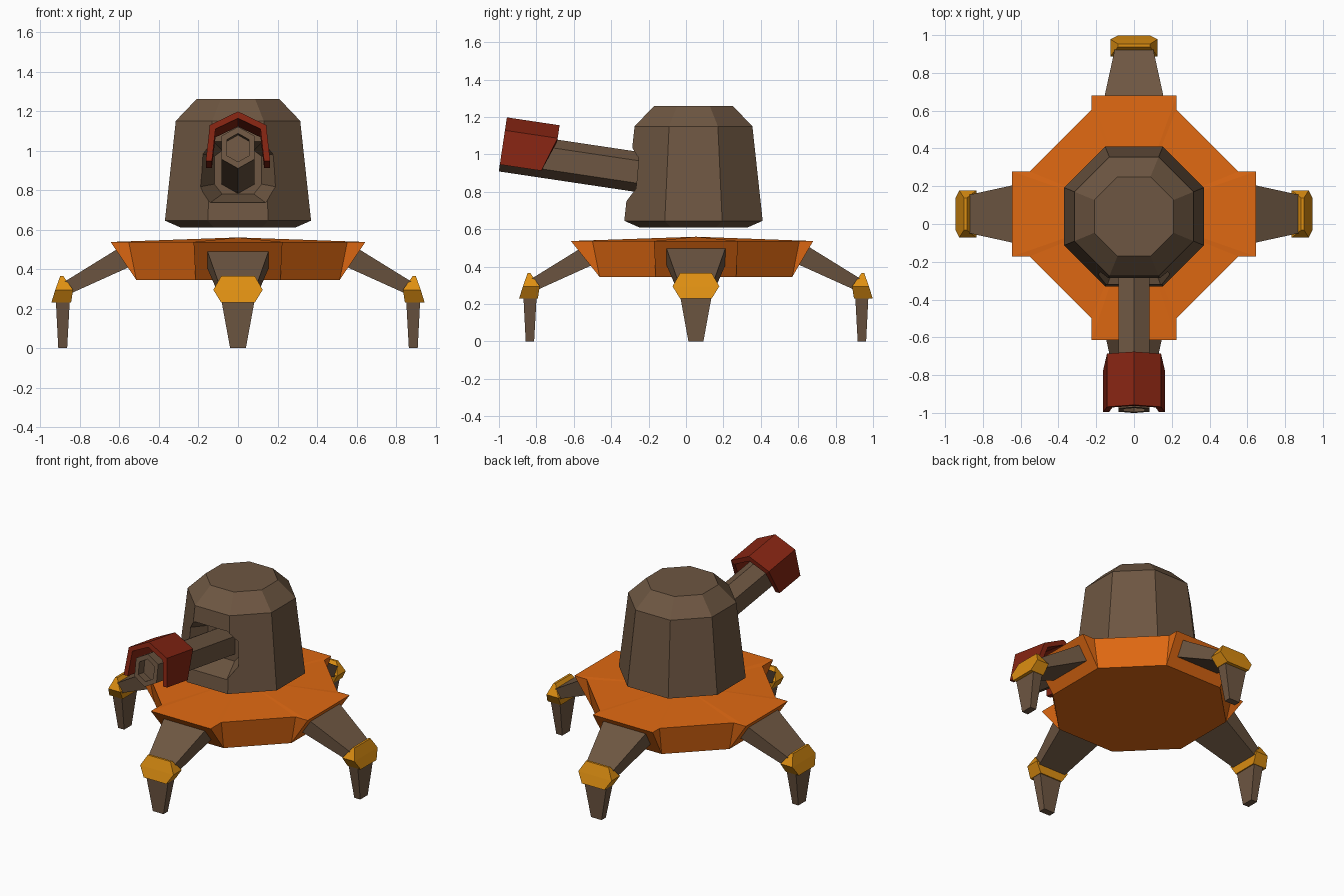
import bpy, bmesh, math
from mathutils import Vector, Matrix

cube = bpy.data.objects.get("Cube")
if cube:
    bpy.data.objects.remove(cube, do_unlink=True)


def material(name, rgb):
    m = bpy.data.materials.new(name)
    m.use_nodes = True
    m.diffuse_color = (*rgb, 1)
    m.node_tree.nodes["Principled BSDF"].inputs["Base Color"].default_value = (*rgb, 1)
    return m


BROWN = material("dull brown", (0.155, 0.094, 0.054))
ORANGE = material("hull orange", (0.74, 0.14, 0.006))
YELLOW = material("knee amber", (0.73, 0.275, 0.006))
RED = material("muzzle red", (0.235, 0.018, 0.006))


def build(name, verts, faces, mat, matrix=Matrix()):
    bm = bmesh.new()
    vs = [bm.verts.new(matrix @ Vector(v)) for v in verts]
    for f in faces:
        bm.faces.new([vs[i] for i in f])
    bmesh.ops.recalc_face_normals(bm, faces=bm.faces)
    me = bpy.data.meshes.new(name)
    bm.to_mesh(me)
    bm.free()
    me.materials.append(mat)
    ob = bpy.data.objects.new(name, me)
    bpy.context.collection.objects.link(ob)
    return ob


def loft(name, rings, mat, matrix=Matrix()):
    """Skin equal-length rings and cap both ends."""
    n = len(rings[0])
    faces = [list(range(n)), list(range(n * (len(rings) - 1), n * len(rings)))]
    for r in range(len(rings) - 1):
        for i in range(n):
            j = (i + 1) % n
            faces.append([r * n + i, r * n + j, (r + 1) * n + j, (r + 1) * n + i])
    return build(name, [p for ring in rings for p in ring], faces, mat, matrix)


def rect(x0, x1, half, z0, z1=None):
    z1 = z0 if z1 is None else z1
    return [(x0, -half, z0), (x0, half, z0), (x1, half, z1), (x1, -half, z1)]


def octagon(half, z, cy):
    r = half / math.cos(math.pi / 8)
    angles = [math.pi / 8 + k * math.pi / 4 for k in range(8)]
    return [(r * math.cos(a), cy + r * math.sin(a), z) for a in angles]


# Hull: octagonal pan whose four straight sides flare out over the legs
CY = 0.053
verts, faces = [], []
for k, reach in enumerate((0.645, 0.627, 0.645, 0.668)):
    turn = Matrix.Rotation(k * math.pi / 2, 4, 'Z')
    for x, y, z in ((0.553, -0.225, 0.537), (reach, -0.225, 0.537), (reach, 0.225, 0.537),
                    (0.553, 0.225, 0.537), (0.515, -0.215, 0.345), (0.515, 0.215, 0.345)):
        verts.append(Vector((0, CY, 0)) + turn @ Vector((x, y, z)))
    b, n = 6 * k, 6 * ((k + 1) % 4)
    faces += [(b + 1, b + 2, b + 5, b + 4), (b, b + 1, b + 4), (b + 2, b + 3, b + 5),
              (b + 3, n, n + 4, b + 5)]
    faces += [(b + i, b + i + 1, 24) for i in range(3)] + [(b + 3, n, 24)]
verts.append((0, CY, 0.56))
faces.append([6 * k + i for k in range(4) for i in (4, 5)])
build("hull", verts, faces, ORANGE)

# Legs: thigh, knee and shin, one on each side
for k, side in enumerate(("left", "back", "right", "front")):
    place = Matrix.Translation((0, CY, 0)) @ Matrix.Rotation(k * math.pi / 2, 4, 'Z')
    loft(side + "_thigh", [rect(0.54, 0.605, 0.16, 0.415, 0.505),
                           rect(0.85, 0.88, 0.1, 0.275, 0.335)], BROWN, place)
    loft(side + "_knee", [rect(0.845, 0.945, 0.085, 0.23), rect(0.835, 0.925, 0.125, 0.295),
                          rect(0.885, 0.9, 0.085, 0.365)], YELLOW, place)
    loft(side + "_shin", [rect(0.865, 0.91, 0.04, 0), rect(0.852, 0.922, 0.083, 0.235)],
         BROWN, place)

# Turret: tapered octagon with a recess cut in the front
turret = loft("turret", [octagon(h, z, 0.04) for h, z in
                         ((0.29, 0.61), (0.37, 0.645), (0.315, 1.15), (0.21, 1.26))], BROWN)


def recess_ring(y, right_side):
    left_side = [(-x, z) for x, z in reversed(right_side)]
    return [(x, y, z) for x, z in right_side + left_side]


cutter = loft("recess_cutter", [
    recess_ring(-0.42, [(0.175, 0.71), (0.28, 0.8), (0.27, 1.0), (0.17, 1.09)]),
    recess_ring(-0.15, [(0.08, 0.78), (0.12, 0.83), (0.12, 0.97), (0.08, 1.0)])], BROWN)
cutter.hide_render = True
cut = turret.modifiers.new("recess", 'BOOLEAN')
cut.operation, cut.solver, cut.object = 'DIFFERENCE', 'EXACT', cutter
bpy.context.view_layer.update()
carved = bpy.data.meshes.new_from_object(
    turret.evaluated_get(bpy.context.evaluated_depsgraph_get()))
turret.modifiers.clear()
turret.data = carved
bpy.data.objects.remove(cutter, do_unlink=True)

# Barrel: hexagonal tube tilted upward; local y runs back from the muzzle
aim = Matrix.Translation((0, -0.985, 1.015)) @ Matrix.Rotation(math.radians(-8.5), 4, 'X')


def hexagon(y, s):
    return [(s * x, y, s * z) for x, z in ((0, 0.107), (0.083, 0.06), (0.083, -0.06),
                                           (0, -0.107), (-0.083, -0.06), (-0.083, 0.06))]


loft("barrel", [hexagon(0.9, 1), hexagon(0, 1), hexagon(0, 0.68), hexagon(0.06, 0.68)],
     BROWN, aim)

# Muzzle hood: peaked shell, open below, with its rear corners cut back
outer = [(-0.163, -0.07), (-0.143, 0.115), (0, 0.185), (0.143, 0.115), (0.163, -0.07)]
inner = [(0.132, -0.07), (0.114, 0.095), (0, 0.15), (-0.114, 0.095), (-0.132, -0.07)]
profile = outer + inner
front = [(x, 0, z) for x, z in profile]
rear = [(x, 0.225 if z < 0 else 0.285, z) for x, z in profile]
faces = [(i, (i + 1) % 10, (i + 1) % 10 + 10, i + 10) for i in range(10)]
for i in range(4):
    cap = (i, i + 1, 8 - i, 9 - i)
    faces += [cap, [v + 10 for v in cap]]
build("muzzle_hood", front + rear, faces, RED, aim)
